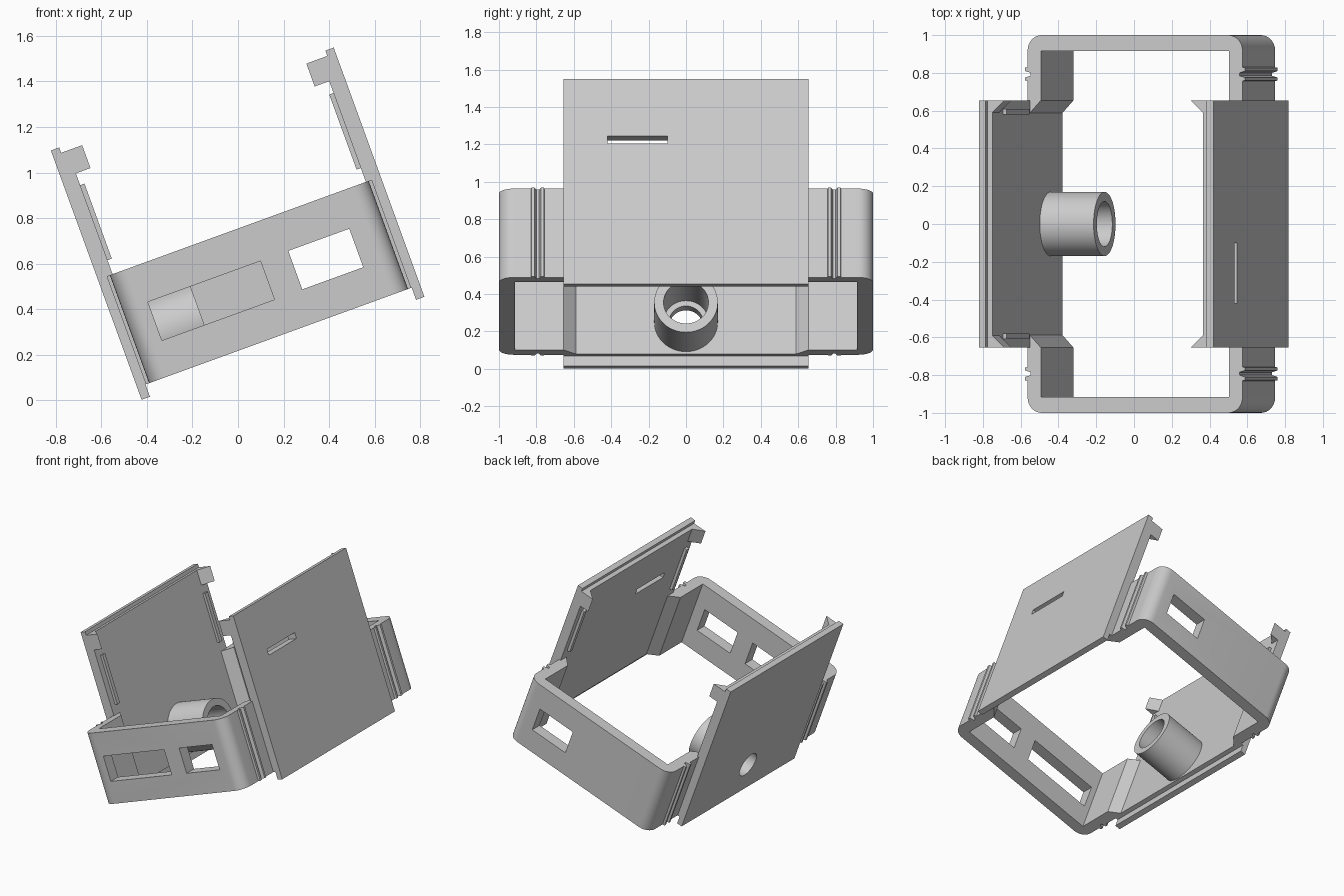
import bpy, bmesh, math
from mathutils import Matrix

old = bpy.data.objects.get("Cube")
if old:
    bpy.data.objects.remove(old, do_unlink=True)

grey = bpy.data.materials.new("plain_grey")
grey.use_nodes = True
COLOUR = (0.6, 0.6, 0.6, 1)
grey.diffuse_color = COLOUR
grey.node_tree.nodes["Principled BSDF"].inputs["Base Color"].default_value = COLOUR

parts = []


def prism(name, outline, axis, lo, hi, keep=True):
    """Extrude a flat outline along one axis."""
    place = {"x": lambda a, b, t: (t, a, b),
             "y": lambda a, b, t: (a, t, b),
             "z": lambda a, b, t: (a, b, t)}[axis]
    bm = bmesh.new()
    rings = [[bm.verts.new(place(a, b, t)) for a, b in outline] for t in (lo, hi)]
    bm.faces.new(rings[0])
    bm.faces.new(rings[1])
    n = len(outline)
    for i in range(n):
        j = (i + 1) % n
        bm.faces.new((rings[0][i], rings[0][j], rings[1][j], rings[1][i]))
    bmesh.ops.recalc_face_normals(bm, faces=bm.faces)
    mesh = bpy.data.meshes.new(name)
    bm.to_mesh(mesh)
    bm.free()
    mesh.materials.append(grey)
    ob = bpy.data.objects.new(name, mesh)
    bpy.context.collection.objects.link(ob)
    if keep:
        parts.append(ob)
    return ob


def rect(a0, a1, b0, b1):
    return [(a0, b0), (a1, b0), (a1, b1), (a0, b1)]


def circle(r, cb, n=64):
    return [(r * math.cos(math.tau * i / n), cb + r * math.sin(math.tau * i / n))
            for i in range(n)]


def cut(ob, outline, axis, lo, hi):
    cutter = prism("cutter", outline, axis, lo, hi, keep=False)
    cutter.hide_render = True
    mod = ob.modifiers.new("cut", "BOOLEAN")
    mod.operation = "DIFFERENCE"
    mod.solver = "EXACT"
    mod.object = cutter
    bpy.context.view_layer.objects.active = ob
    bpy.ops.object.modifier_apply(modifier=mod.name)
    bpy.data.objects.remove(cutter, do_unlink=True)


# End brackets: U-shaped walls with a hinge groove and tapered tips
BOTTOM, TOP = 0.204, 0.709
R = 0.08
outer = [(0.605, 0.58), (0.605, 0.757), (0.62, 0.76), (0.62, 0.775), (0.588, 0.785),
         (0.588, 0.8), (0.62, 0.81), (0.62, 0.827), (0.605, 0.83)]
for i in range(9):
    a = math.pi / 2 * i / 8
    outer.append((0.605 - R + R * math.cos(a), 1 - R + R * math.sin(a)))
inner = [(0.53, 0.915), (0.53, 0.655), (0.6, 0.58)]
outline = (outer + [(-x, y) for x, y in reversed(outer)]
           + [(-x, y) for x, y in reversed(inner)] + inner)
back = prism("back_bracket", outline, "z", BOTTOM, TOP)
front = prism("front_bracket", [(x, -y) for x, y in outline], "z", BOTTOM, TOP)

# Bracket windows
small = rect(0.168, 0.453, 0.361, 0.541)
large = rect(-0.488, 0.038, 0.361, 0.541)
cut(back, small, "y", 0.8, 1.1)
cut(front, small, "y", -1.1, -0.8)
cut(front, large, "y", -1.1, -0.8)

# Side panels with stepped edges, clip hooks and guide ribs
WIDTH = 0.655
panel = [(0.661, 0.147), (0.661, 1.312), (0.622, 1.312), (0.622, 1.287),
         (0.592, 1.287), (0.592, BOTTOM), (0.622, BOTTOM), (0.622, 0.147)]
panels = {}
for side, s in (("left", 1), ("right", -1)):
    panels[side] = prism(side + "_panel", [(s * x, z) for x, z in panel], "y", -WIDTH, WIDTH)
    for end, e in (("back", 1), ("front", -1)):
        hook = [(s * 0.524, e * WIDTH), (s * 0.593, e * WIDTH), (s * 0.593, e * 0.59)]
        prism(f"{side}_{end}_hook", hook, "z", 1.18, 1.287)
        rib = rect(s * 0.572, s * 0.595, e * 0.58, e * 0.61)
        prism(f"{side}_{end}_rib", rib, "z", 0.774, 1.125)

# Slot in the left panel
cut(panels["left"], rect(-0.42, -0.1, 0.945, 0.988), "x", 0.5, 0.8)

# Tube on the right panel, with a narrower hole through the panel
AXIS = 0.387
tube = prism("tube", circle(0.17, AXIS), "x", -0.6, -0.289)
cut(tube, circle(0.12, AXIS), "x", -0.7, -0.2)
cut(panels["right"], circle(0.09, AXIS), "x", -0.8, -0.5)

# Tilt the whole assembly and shade the curved walls
tilt = Matrix.Translation((0.248, 0, 0.09)) @ Matrix.Rotation(math.radians(-20), 4, "Y")
bpy.ops.object.select_all(action="DESELECT")
for ob in parts:
    ob.matrix_world = tilt
    ob.select_set(True)
bpy.context.view_layer.objects.active = tube
bpy.ops.object.shade_smooth_by_angle(angle=math.radians(30))
